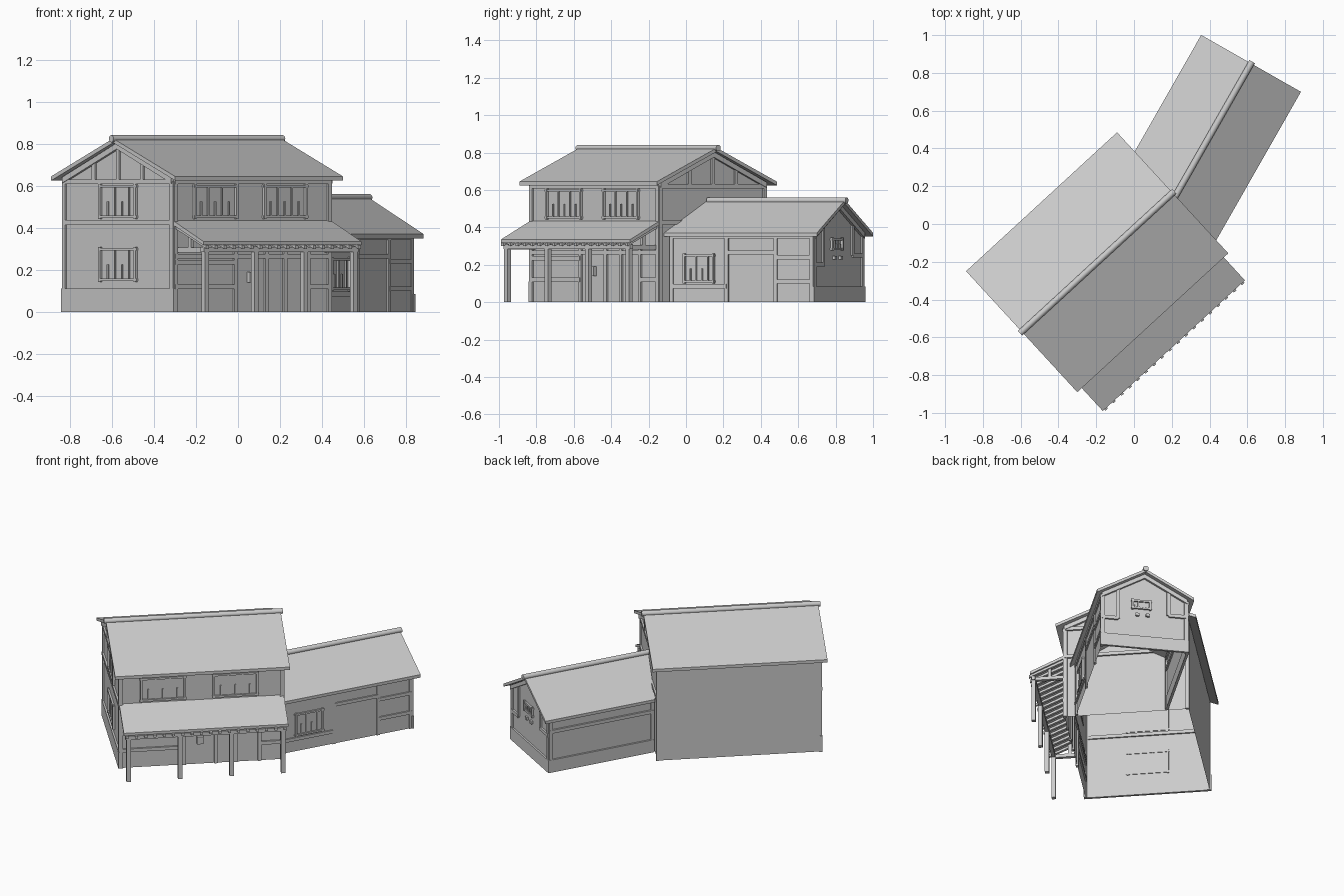
import bpy, bmesh
from math import radians, pi
from mathutils import Matrix, Vector

cube = bpy.data.objects.get("Cube")
if cube:
    bpy.data.objects.remove(cube, do_unlink=True)

grey = bpy.data.materials.new("plain_grey")
grey.use_nodes = True
COLOUR = (0.6, 0.6, 0.6, 1)
grey.diffuse_color = COLOUR
grey.node_tree.nodes["Principled BSDF"].inputs["Base Color"].default_value = COLOUR


def frame(x, y, angle):
    return Matrix.Translation((x, y, 0)) @ Matrix.Rotation(radians(angle), 4, 'Z')


def side(base, angle, dist):
    """Wall frame: x runs along the wall, -y points outward."""
    return base @ Matrix.Rotation(radians(angle), 4, 'Z') @ Matrix.Translation((0, -dist, 0))


def finish(name, bm, mat, recalc=True):
    if recalc:
        bmesh.ops.recalc_face_normals(bm, faces=bm.faces)
    me = bpy.data.meshes.new(name)
    bm.to_mesh(me)
    bm.free()
    ob = bpy.data.objects.new(name, me)
    ob.matrix_world = mat
    me.materials.append(grey)
    bpy.context.collection.objects.link(ob)
    return ob


def add_prism(bm, profile, x0, x1, loop=True, caps=(True, True)):
    """Extrude a y-z profile along x; x0 may be a function of y."""
    start = x0 if callable(x0) else (lambda y: x0)
    a = [bm.verts.new((start(y), y, z)) for y, z in profile]
    b = [bm.verts.new((x1, y, z)) for y, z in profile]
    n = len(profile)
    for i in range(n if loop else n - 1):
        j = (i + 1) % n
        bm.faces.new((a[i], a[j], b[j], b[i]))
    if caps[0]:
        bm.faces.new(a[::-1])
    if caps[1]:
        bm.faces.new(b)


def prism(name, mat, profile, x0, x1, **kw):
    bm = bmesh.new()
    add_prism(bm, profile, x0, x1, **kw)
    return finish(name, bm, mat)


def boxes(name, mat, items):
    """Each item is x0, x1, y0, y1, z0, z1."""
    bm = bmesh.new()
    for x0, x1, y0, y1, z0, z1 in items:
        add_prism(bm, [(y0, z0), (y1, z0), (y1, z1), (y0, z1)], x0, x1)
    return finish(name, bm, mat)


def timbers(name, mat, posts=(), beams=(), t=0.022, proud=0.01):
    """Posts are (x, z0, z1); beams are (x0, x1, z)."""
    items = [(x - t / 2, x + t / 2, -proud, 0.008, z0, z1) for x, z0, z1 in posts]
    items += [(x0, x1, -proud - 0.002, 0.01, z - t / 2, z + t / 2) for x0, x1, z in beams]
    return boxes(name, mat, items)


def window(name, mat, x, z, w, h, bars=4):
    """Lattice window with ears on the frame."""
    t, e = 0.012, 0.01
    items = []
    for s in (-1, 1):
        items.append((x + s * w / 2 - t / 2, x + s * w / 2 + t / 2, -0.014, 0.003, z - h / 2 - e, z + h / 2 + e))
        items.append((x - w / 2 - e, x + w / 2 + e, -0.012, 0.004, z + s * h / 2 - t / 2, z + s * h / 2 + t / 2))
    for i in range(bars):
        bx = x + w * ((i + 1) / (bars + 1) - 0.5)
        top = h / 2 if i % 2 else 0
        items.append((bx - 0.004, bx + 0.004, -0.007, 0.002, z - h / 2, z + top))
    return boxes(name, mat, items)


def gable_roof(name, mat, w, eave, ridge, x0, x1, t=0.02):
    prof = [(-w, eave), (0, ridge), (w, eave), (w, eave - t), (0, ridge - t), (-w, eave - t)]
    return prism(name, mat, prof, x0, x1)


def ridge_cap(name, mat, z, x0, x1, r=0.017):
    bm = bmesh.new()
    bmesh.ops.create_cone(bm, cap_ends=True, segments=16, radius1=r, radius2=r, depth=x1 - x0)
    place = Matrix.Translation(((x0 + x1) / 2, 0, z)) @ Matrix.Rotation(pi / 2, 4, 'Y')
    bm.transform(place)
    ob = finish(name, bm, mat)
    for p in ob.data.polygons:
        p.use_smooth = len(p.vertices) == 4


def barge(name, mat, w, h, peak, x0, x1, t=0.028):
    prism(name, mat, [(-w, h), (0, peak), (w, h), (w, h - t), (0, peak - t), (-w, h - t)], x0, x1)


# Main house shell, roof and ridge
U, V, H, PEAK = 0.505, 0.385, 0.64, 0.803
main = frame(-0.195, -0.2025, 42.6)
prism("main_walls", main, [(-V, 0), (-V, H), (0, PEAK), (V, H), (V, 0)], -U, U, loop=False)
gable_roof("main_roof", main, 0.435, 0.645, 0.825, -0.543, 0.543)
ridge_cap("main_ridge_cap", main, 0.824, -0.555, 0.555)

# Main gable ends
for label, angle in (("left", -90), ("right", 90)):
    wall = side(main, angle, U)
    s = -1 if label == "left" else 1
    barge(label + "_barge_board", main, V, H, PEAK, s * U, s * (U + 0.016))
    posts = [(x, 0.62, PEAK - 0.43 * abs(x) - 0.01) for x in (-0.17, 0, 0.17)]
    posts += [(x, 0, 0.62) for x in (-V + 0.006, V - 0.006)]
    timbers(label + "_gable_timbers", wall, posts, [(-V, V, 0.425), (-V, V, 0.62)])
wall = side(main, -90, U)
boxes("left_plinth", wall, [(-V - 0.01, V + 0.01, -0.012, 0.004, 0, 0.11)])
for label, z in (("upper", 0.525), ("lower", 0.225)):
    window(label + "_gable_window", wall, 0, z, 0.25, 0.145)

# Main front wall
front = side(main, 0, V)
timbers("front_timbers", front,
        [(-U + 0.006, 0, 0.62), (U - 0.006, 0, 0.62)] + [(x, 0, 0.30) for x in (-0.11, 0.09, 0.21, 0.36)],
        [(-U, U, 0.62), (-U, U, 0.265), (-U, -0.11, 0.12), (-U, -0.11, 0.235), (0.36, U, 0.12)])
for label, x in (("left", -0.24), ("right", 0.21)):
    window("front_window_" + label, front, x, 0.525, 0.27, 0.145, 5)
boxes("wall_plaque", front, [(-0.03, 0.01, -0.02, 0, 0.14, 0.19)])

# Porch roof, rafters, posts and beams
EAVE, PORCH = -0.60, 0.511
prism("porch_roof", main, [(EAVE, 0.335), (-V, 0.435), (-V, 0.415), (EAVE, 0.317)], -PORCH, PORCH)
bm = bmesh.new()
COUNT = 18
for i in range(COUNT):
    x = -PORCH + 0.02 + i * (2 * PORCH - 0.04) / (COUNT - 1)
    add_prism(bm, [(EAVE - 0.008, 0.316), (-V, 0.417), (-V, 0.398), (EAVE - 0.008, 0.300)], x - 0.009, x + 0.009)
finish("porch_rafters", bm, main)
post_x = [-0.48 + 0.32 * i for i in range(4)]
boxes("porch_posts", main, [(x - 0.013, x + 0.013, -0.593, -0.567, 0, 0.31) for x in post_x])
boxes("porch_beams", main, [(-0.5, 0.5, -0.592, -0.568, 0.285, 0.309)]
      + [(x - 0.011, x + 0.011, -0.58, -V, 0.283, 0.305) for x in (post_x[0], post_x[3])]
      + [(x - 0.01, x + 0.01, -0.49, -0.47, 0.30, 0.375) for x in (post_x[0], post_x[3])])

# Wing shell, joining the main house at a skew
W, WH, WPEAK = 0.267, 0.369, 0.524
wing = frame(0.598, 0.812, 60.3)


def skew(y):
    return -0.80 + 0.319 * y


prism("wing_walls", wing, [(-W, 0), (-W, WH), (0, WPEAK), (W, WH), (W, 0)], skew, 0,
      loop=False, caps=(False, True))
gable_roof("wing_roof", wing, 0.304, 0.37, 0.545, skew, 0.044)
ridge_cap("wing_ridge_cap", wing, 0.544, -0.80, 0.055)
barge("wing_barge_board", wing, W, WH, WPEAK, 0, 0.016)

# Wing right wall with window and door
wall = side(wing, 0, W)
timbers("wing_right_timbers", wall,
        [(-0.87, 0, 0.36), (-0.53, 0, 0.36), (-0.23, 0, 0.36), (-0.008, 0, 0.36)],
        [(-0.88, -0.53, 0.085), (-0.53, -0.23, 0.265), (-0.23, 0, 0.24), (-0.23, 0, 0.11), (-0.88, 0, 0.352)],
        proud=0.007)
window("wing_window", wall, -0.70, 0.18, 0.18, 0.14)

# Wing left wall
wall = side(wing, 180, W)
timbers("wing_left_timbers", wall, [(0.008, 0, 0.36), (0.70, 0, 0.36)], [(0, 0.71, 0.275), (0, 0.71, 0.352)])
boxes("wing_left_plinth", wall, [(0, 0.71, -0.012, 0.004, 0, 0.085)])

# Wing gable end with lattice vent
wall = side(wing, 90, 0)
timbers("wing_gable_timbers", wall,
        [(-W + 0.008, 0, 0.36), (W - 0.008, 0, 0.36), (-0.165, 0.20, 0.41), (0.15, 0.25, 0.41)],
        [(-W, -0.165, 0.20), (0.15, W, 0.25)])
boxes("wing_gable_plinth", wall, [(-W - 0.01, W + 0.01, -0.012, 0.004, 0, 0.085)])
window("gable_vent", wall, -0.02, 0.31, 0.11, 0.05, 5)
boxes("gable_vent_holes", wall, [(x - 0.012, x + 0.012, -0.014, 0, 0.228, 0.246) for x in (-0.045, 0.02)])
